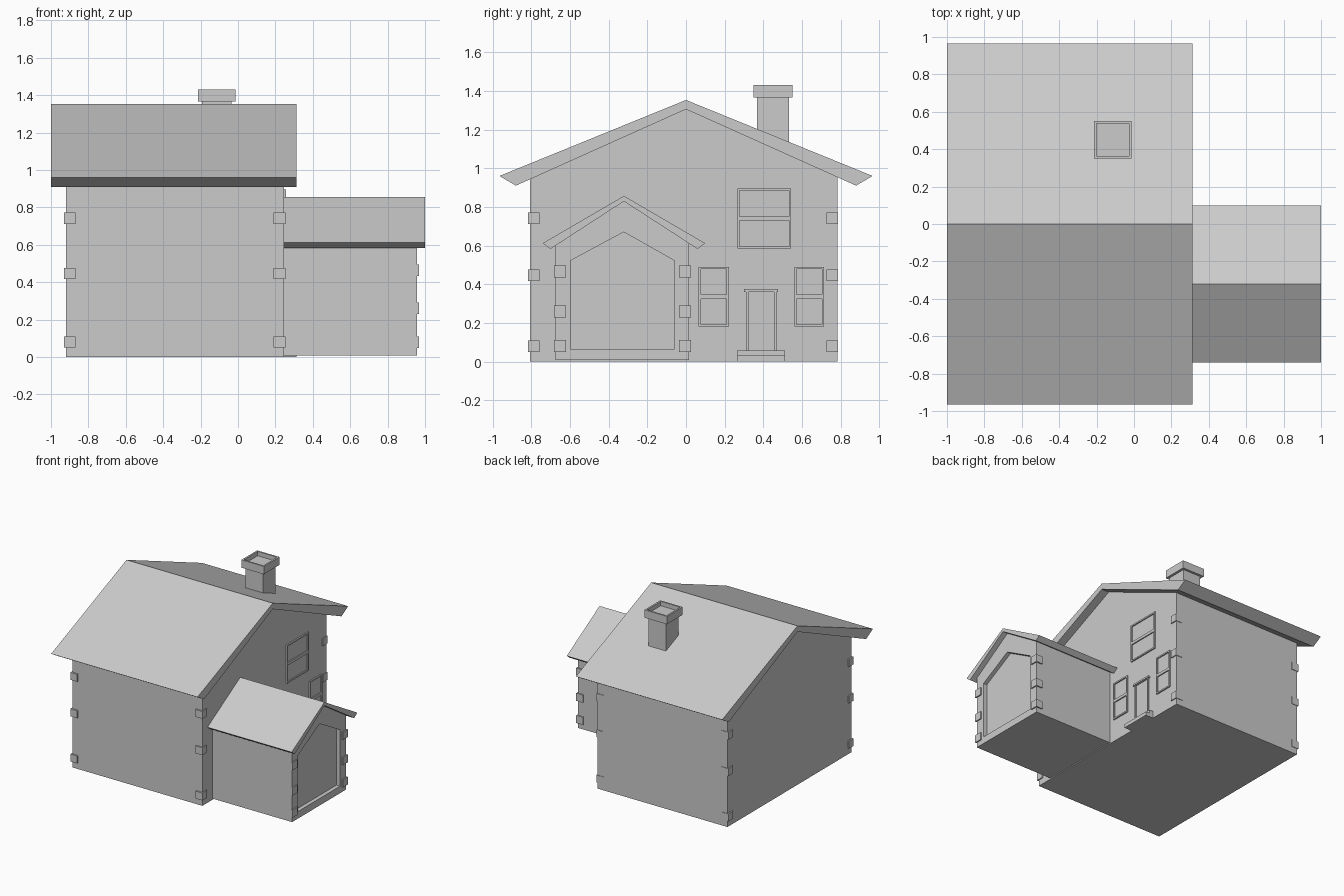
import bpy, bmesh
from mathutils import Vector

if "Cube" in bpy.data.objects:
    bpy.data.objects.remove(bpy.data.objects["Cube"])


def finish(bm, name):
    bmesh.ops.recalc_face_normals(bm, faces=bm.faces)
    me = bpy.data.meshes.new(name)
    bm.to_mesh(me)
    bm.free()
    ob = bpy.data.objects.new(name, me)
    bpy.context.collection.objects.link(ob)
    return ob


def prism(name, profile, x0, x1):
    """Extrude a (y, z) outline along x."""
    bm = bmesh.new()
    face = bm.faces.new([bm.verts.new((x0, y, z)) for y, z in profile])
    ext = bmesh.ops.extrude_face_region(bm, geom=[face])["geom"]
    # keep the starting face so the solid stays closed
    if not face.is_valid or len(bm.faces) < len(profile) + 2:
        low = [v for v in bm.verts if v not in ext]
        bm.faces.new(low)
    moved = [g for g in ext if isinstance(g, bmesh.types.BMVert)]
    bmesh.ops.translate(bm, vec=(x1 - x0, 0, 0), verts=moved)
    return finish(bm, name)


def box(name, x, y, z, recess=None):
    """Box from ranges; recess = (face direction, rim width, depth)."""
    bm = bmesh.new()
    bmesh.ops.create_cube(bm, size=1)
    for v in bm.verts:
        v.co = [r[0] + (r[1] - r[0]) * (c + 0.5) for r, c in zip((x, y, z), v.co)]
    bm.normal_update()
    if recess:
        d, rim, depth = Vector(recess[0]), recess[1], recess[2]
        face = max(bm.faces, key=lambda f: f.normal.dot(d))
        bmesh.ops.inset_individual(bm, faces=[face], thickness=rim)
        new = bmesh.ops.extrude_discrete_faces(bm, faces=[face])["faces"][0]
        bmesh.ops.translate(bm, vec=-d * depth, verts=new.verts)
    return finish(bm, name)


def roof(name, mid, top, under, eave, soffit, x0, x1):
    """Gable roof slab: eave and soffit are (half width, height)."""
    prism(name, [(mid - eave[0], eave[1]), (mid, top), (mid + eave[0], eave[1]),
                 (mid + soffit[0], soffit[1]), (mid, under),
                 (mid - soffit[0], soffit[1])], x0, x1)


WALL = 0.245

# Main house
prism("house_walls", [(-0.806, 0), (0.783, 0), (0.783, 0.956), (0, 1.307), (-0.806, 0.946)],
      -0.92, WALL)
roof("house_roof", 0, 1.353, 1.305, (0.965, 0.96), (0.88, 0.91), -1.0, 0.312)

# Garage with gabled door recess
garage = prism("garage_walls", [(-0.674, 0.008), (0.015, 0.008), (0.015, 0.613), (-0.322, 0.832),
                                (-0.674, 0.603)], 0.2, 0.957)
cutter = prism("door_cutter", [(-0.597, 0.065), (-0.06, 0.065), (-0.06, 0.522), (-0.322, 0.67),
                               (-0.597, 0.522)], 0.925, 1.1)
cutter.hide_render = True
cutter.hide_viewport = True
cut = garage.modifiers.new("door_recess", "BOOLEAN")
cut.operation = "DIFFERENCE"
cut.solver = "EXACT"
cut.object = cutter
roof("garage_roof", -0.321, 0.857, 0.829, (0.42, 0.612), (0.381, 0.582), 0.24, 1.0)

# Corner stones
for cx in (-0.90, 0.222):
    for cy in (-0.788, 0.757):
        for cz in (0.08, 0.447, 0.742):
            box("corner_stone", (cx - 0.031, cx + 0.031), (cy - 0.03, cy + 0.03),
                (cz - 0.03, cz + 0.03))
for cy, depth in ((-0.651, 0.011), (-0.006, 0.06)):
    for cz in (0.08, 0.26, 0.465):
        box("garage_corner_stone", (0.967 - depth, 0.967), (cy - 0.031, cy + 0.031),
            (cz - 0.031, cz + 0.031))

# Chimney
box("chimney_shaft", (-0.192, -0.034), (0.368, 0.532), (1.0, 1.38))
box("chimney_cap", (-0.214, -0.014), (0.35, 0.551), (1.366, 1.43), ((0, 0, 1), 0.019, 0.035))

# Windows: two framed sashes each
for y0, y1, z0, z1 in ((0.266, 0.543, 0.585, 0.895), (0.065, 0.222, 0.18, 0.49),
                       (0.56, 0.714, 0.18, 0.49)):
    zm = (z0 + z1) / 2
    for a, b in ((z0, zm), (zm, z1)):
        box("window_sash", (WALL - 0.01, WALL + 0.011), (y0, y1), (a, b), ((1, 0, 0), 0.016, 0.009))

# Front door and steps
for y in (0.311, 0.455):
    box("door_jamb", (WALL - 0.01, WALL + 0.012), (y, y + 0.012), (0.05, 0.362))
box("door_lintel", (WALL - 0.01, WALL + 0.018), (0.3, 0.475), (0.36, 0.374))
box("lower_step", (0.23, 0.314), (0.265, 0.511), (0, 0.03))
box("upper_step", (0.23, 0.28), (0.265, 0.511), (0.03, 0.058))
